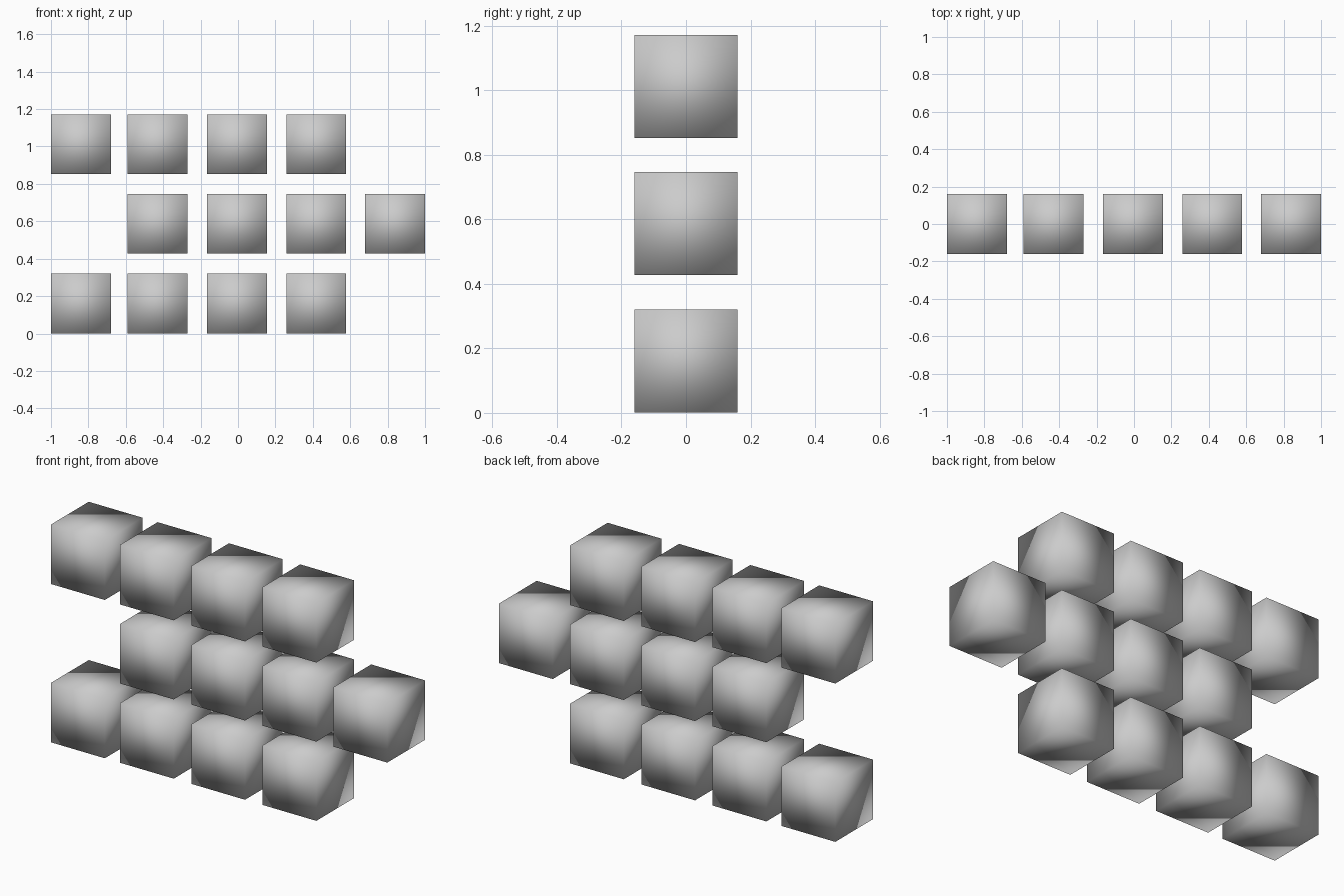
import bpy
import bmesh

if "Cube" in bpy.data.objects:
    bpy.data.objects.remove(bpy.data.objects["Cube"], do_unlink=True)

# Single grey finish
grey = bpy.data.materials.new("light_grey")
grey.use_nodes = True
COLOUR = (0.6, 0.6, 0.6, 1)
grey.diffuse_color = COLOUR
grey.node_tree.nodes["Principled BSDF"].inputs["Base Color"].default_value = COLOUR

# One shared block mesh, softly shaded across its corners
SIZE = 0.32
block = bpy.data.meshes.new("block")
bm = bmesh.new()
bmesh.ops.create_cube(bm, size=SIZE)
for face in bm.faces:
    face.smooth = True
bm.to_mesh(block)
bm.free()
block.materials.append(grey)

# Column centres, and the columns filled in each row
COLUMNS = (-0.84, -0.43, -0.006, 0.418, 0.84)
ROWS = {
    "bottom": (0.161, range(0, 4)),
    "middle": (0.587, range(1, 5)),
    "top": (1.012, range(0, 4)),
}

for row, (height, filled) in ROWS.items():
    for column in filled:
        cube = bpy.data.objects.new(f"{row}_block_{column + 1}", block)
        cube.location = (COLUMNS[column], 0, height)
        bpy.context.collection.objects.link(cube)
